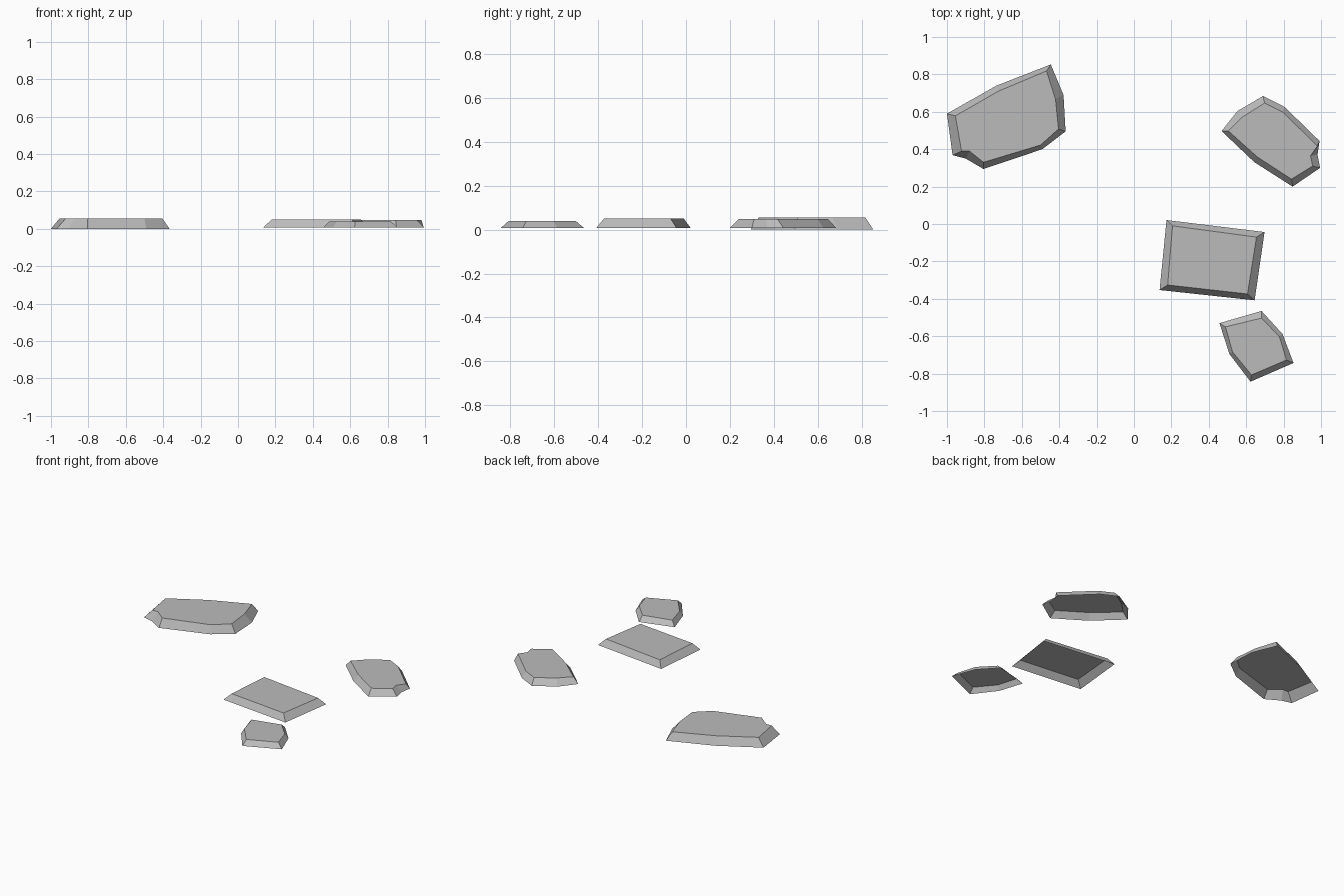
import bpy
import bmesh

cube = bpy.data.objects.get("Cube")
if cube:
    bpy.data.objects.remove(cube, do_unlink=True)

# Plain stone colour shared by every slab
stone = bpy.data.materials.new("stone_grey")
stone.use_nodes = True
grey = (0.5, 0.5, 0.5, 1.0)
stone.diffuse_color = grey
for node in stone.node_tree.nodes:
    if node.type == 'BSDF_PRINCIPLED':
        node.inputs["Base Color"].default_value = grey


def make_slab(name, base, top, rim, low, high):
    """Open-bottomed paving stone: sloped walls from the base outline up to the
    top outline. Outlines run clockwise seen from above; rim lists pairs of
    (base index, top index) walked around the edge."""
    bm = bmesh.new()
    lower = [bm.verts.new((x, y, low)) for x, y in base]
    upper = [bm.verts.new((x, y, high)) for x, y in top]
    bm.faces.new(list(reversed(upper)))
    for (a, b), (c, d) in zip(rim, rim[1:] + rim[:1]):
        corners = [lower[a], upper[b], upper[d], lower[c]]
        bm.faces.new(list(dict.fromkeys(corners)))
    mesh = bpy.data.meshes.new(name)
    bm.to_mesh(mesh)
    bm.free()
    mesh.materials.append(stone)
    slab = bpy.data.objects.new(name, mesh)
    bpy.context.scene.collection.objects.link(slab)
    return slab


def matched(count):
    """Rim where each base corner sits below the top corner of the same index."""
    return [(i, i) for i in range(count)]


# Large slab with a chipped front corner
make_slab(
    "large_chipped_slab",
    [(-1, .59), (-.735, .74), (-.445, .853), (-.377, .69), (-.366, .495),
     (-.49, .4), (-.805, .294), (-.9, .35), (-.97, .368)],
    [(-.955, .578), (-.725, .71), (-.468, .818), (-.42, .668), (-.404, .508),
     (-.5, .422), (-.805, .33), (-.88, .39), (-.922, .39)],
    matched(9), 0, .054)

# Medium slab with a notch in its left side
make_slab(
    "medium_notched_slab",
    [(.468, .497), (.553, .604), (.69, .684), (.805, .626), (.992, .444),
     (.981, .37), (.995, .3), (.848, .2), (.644, .33)],
    [(.505, .497), (.58, .572), (.698, .647), (.794, .599), (.981, .417),
     (.944, .364), (.955, .31), (.842, .24), (.66, .358)],
    matched(9), .008, .048)

# Four-sided slab
make_slab(
    "square_slab",
    [(.174, .021), (.698, -.043), (.645, -.408), (.137, -.353)],
    [(.206, -.01), (.655, -.07), (.607, -.374), (.18, -.326)],
    matched(4), .008, .05)

# Small six-sided slab
make_slab(
    "small_slab",
    [(.457, -.53), (.682, -.465), (.794, -.588), (.853, -.743),
     (.623, -.843), (.51, -.695)],
    [(.489, -.55), (.682, -.503), (.778, -.604), (.815, -.727),
     (.628, -.807), (.527, -.684)],
    matched(6), .008, .04)
